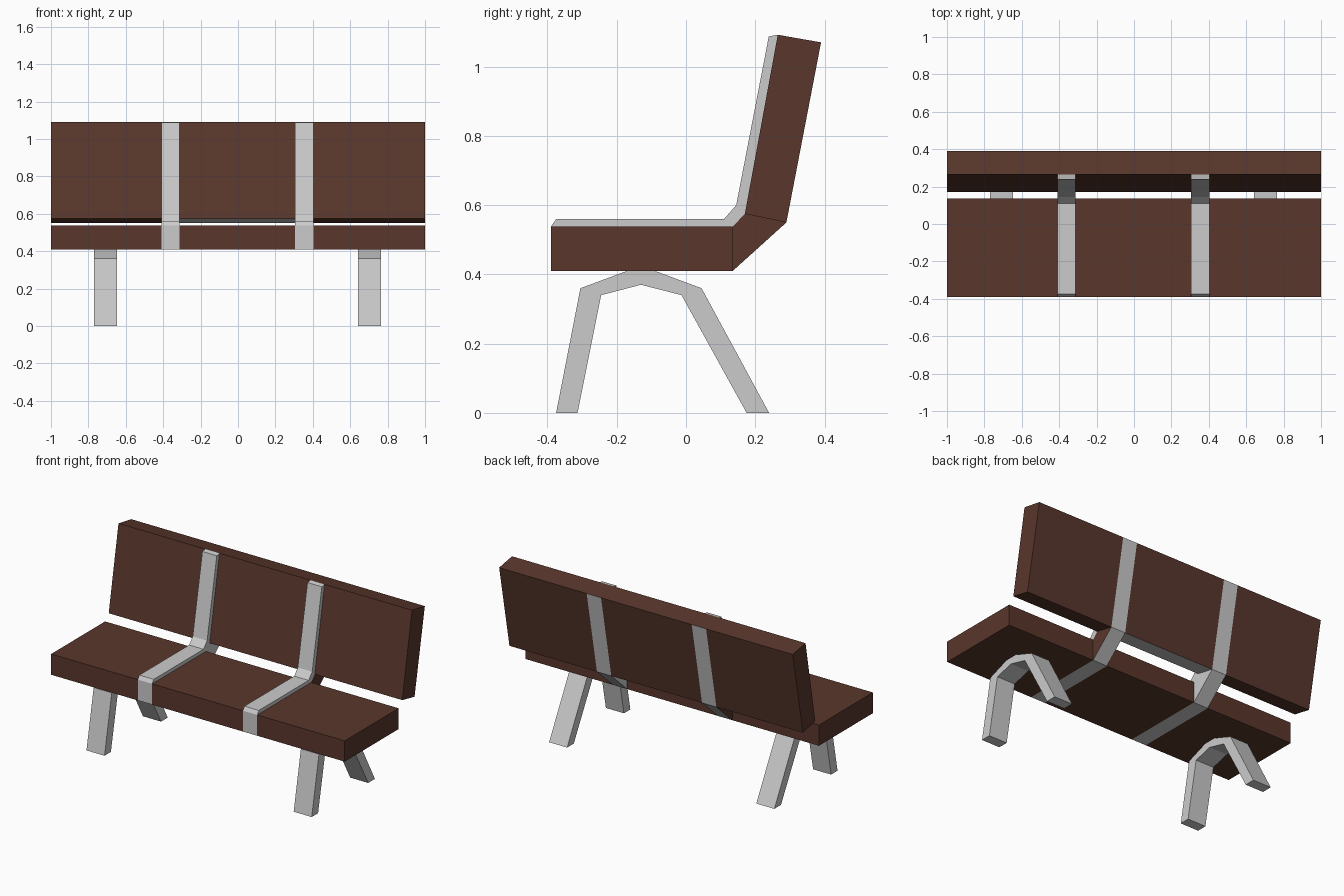
import bpy
import bmesh

if "Cube" in bpy.data.objects:
    bpy.data.objects.remove(bpy.data.objects["Cube"])


def material(name, color):
    m = bpy.data.materials.new(name)
    m.diffuse_color = (*color, 1)
    m.use_nodes = True
    m.node_tree.nodes["Principled BSDF"].inputs["Base Color"].default_value = m.diffuse_color
    return m


WOOD = material("brown_wood", (0.1, 0.038, 0.025))
METAL = material("grey_metal", (0.8, 0.8, 0.8))


def prism(name, profile, xs, mats, side=None, ends=(0, 0)):
    """Extrude a y-z profile through the x stations; side(edge, bay) picks a material slot."""
    bm = bmesh.new()
    rows = [[bm.verts.new((x, y, z)) for y, z in profile] for x in xs]
    n = len(profile)
    for bay in range(len(xs) - 1):
        for e in range(n):
            f = bm.faces.new((rows[bay][e], rows[bay + 1][e],
                              rows[bay + 1][(e + 1) % n], rows[bay][(e + 1) % n]))
            f.material_index = side(e, bay) if side else 0
    for row, slot in zip((rows[0], rows[-1]), ends):
        bm.faces.new(row).material_index = slot
    bmesh.ops.recalc_face_normals(bm, faces=bm.faces)
    mesh = bpy.data.meshes.new(name)
    bm.to_mesh(mesh)
    bm.free()
    for m in mats:
        mesh.materials.append(m)
    obj = bpy.data.objects.new(name, mesh)
    bpy.context.collection.objects.link(obj)
    return obj


STRAPS = {"left": (-0.41, -0.312), "right": (0.306, 0.404)}
LEGS = {"left": (-0.77, -0.647), "right": (0.642, 0.765)}
BAYS = [-1, *STRAPS["left"], *STRAPS["right"], 1]

# Seat board: flush grey bands on its front and underside
prism("seat", [(-0.39, 0.538), (-0.39, 0.41), (0.135, 0.41), (0.135, 0.538)],
      BAYS, [WOOD, METAL], lambda e, bay: int(bay in (1, 3) and e in (0, 1)))

# Backrest board: grey bands behind, grey underside between the straps
prism("backrest", [(0.17, 0.575), (0.29, 0.55), (0.39, 1.07), (0.265, 1.092)],
      BAYS, [WOOD, METAL],
      lambda e, bay: int((bay in (1, 3) and e == 1) or (bay in (1, 2, 3) and e == 0)))

# Raised strap over seat and backrest
strap = [(-0.39, 0.538), (-0.375, 0.56), (0.11, 0.56), (0.145, 0.6), (0.239, 1.087),
         (0.265, 1.092), (0.17, 0.575), (0.135, 0.538)]
# Solid joint between the two boards, brown on its outer side
joint = [(0.135, 0.538), (0.17, 0.575), (0.29, 0.55), (0.135, 0.41)]
for s, xs in STRAPS.items():
    prism(s + "_strap", strap, xs, [METAL])
    prism(s + "_joint", joint, xs, [WOOD, METAL], lambda e, bay: 1,
          ends=(0, 1) if s == "left" else (1, 0))

# Arched leg pairs
leg = [(-0.375, 0), (-0.305, 0.36), (-0.13, 0.425), (0.045, 0.36), (0.24, 0),
       (0.175, 0), (-0.013, 0.34), (-0.13, 0.37), (-0.245, 0.34), (-0.313, 0)]
for s, xs in LEGS.items():
    prism(s + "_leg_arch", leg, xs, [METAL])
